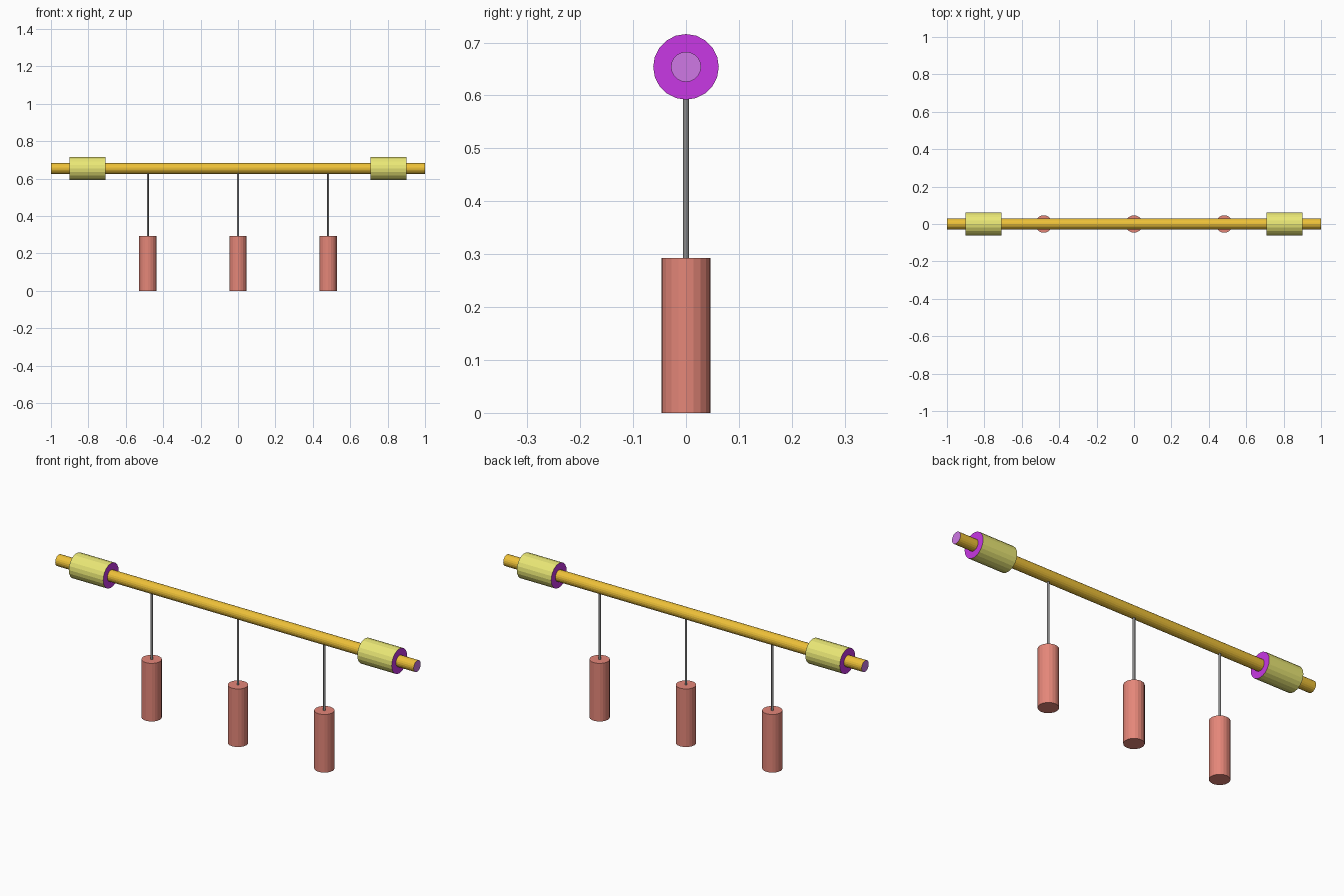
import bpy
import math

if "Cube" in bpy.data.objects:
    bpy.data.objects.remove(bpy.data.objects["Cube"])

BAR_Z = 0.654


def material(name, color):
    mat = bpy.data.materials.new(name)
    mat.diffuse_color = (*color, 1)
    mat.use_nodes = True
    mat.node_tree.nodes["Principled BSDF"].inputs["Base Color"].default_value = mat.diffuse_color
    return mat


orange = material("orange", (0.85, 0.53, 0.04))
yellow = material("yellow", (0.82, 0.80, 0.18))
purple = material("purple", (0.58, 0.04, 0.78))
light_purple = material("light_purple", (0.62, 0.19, 0.78))
red = material("red", (0.78, 0.24, 0.19))
dark = material("dark_grey", (0.25, 0.25, 0.25))


def cylinder(name, radius, length, location, sides, mat, cap_mat=None, along_x=False):
    rotation = (0, math.pi / 2, 0) if along_x else (0, 0, 0)
    bpy.ops.mesh.primitive_cylinder_add(vertices=sides, radius=radius, depth=length,
                                        location=location, rotation=rotation)
    obj = bpy.context.object
    obj.name = name
    obj.data.materials.append(mat)
    if cap_mat:
        obj.data.materials.append(cap_mat)
        for face in obj.data.polygons:
            if abs(face.normal.z) > 0.9:
                face.material_index = 1
    return obj


# Horizontal bar with contrasting end faces
cylinder("bar", 0.0285, 2.0, (0, 0, BAR_Z), 20, orange, light_purple, True)

# Grip sleeves near both ends
for side, label in ((-1, "left"), (1, "right")):
    cylinder(f"{label}_sleeve", 0.062, 0.192, (side * 0.805, 0, BAR_Z), 20,
             yellow, purple, True)

# Hanging weights on thin cords
WEIGHT_TOP = 0.293
for x, label in ((-0.482, "left"), (0, "middle"), (0.482, "right")):
    cylinder(f"{label}_weight", 0.0465, WEIGHT_TOP, (x, 0, WEIGHT_TOP / 2), 20, red)
    cord_top = BAR_Z - 0.02
    cylinder(f"{label}_cord", 0.0055, cord_top - WEIGHT_TOP,
             (x, 0, (cord_top + WEIGHT_TOP) / 2), 12, dark)
